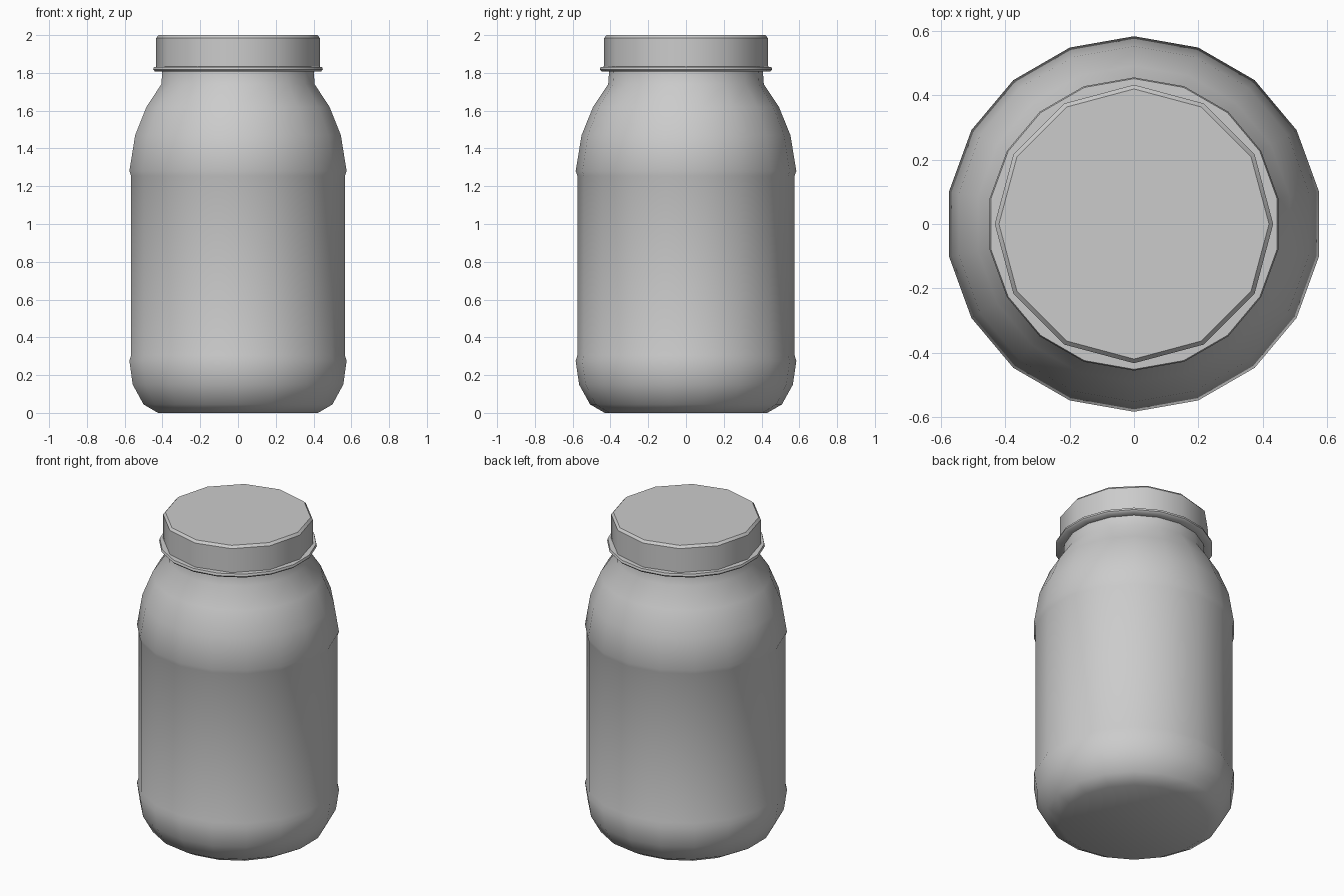
import bpy, bmesh, math

if "Cube" in bpy.data.objects:
    bpy.data.objects.remove(bpy.data.objects["Cube"])


def lathe(name, profile, sides, start, angle):
    """Revolve (radius, z) points into a faceted closed solid."""
    bm = bmesh.new()
    rings = []
    for r, z in profile:
        ring = []
        for i in range(sides):
            a = math.radians(start) + 2 * math.pi * i / sides
            ring.append(bm.verts.new((r * math.cos(a), r * math.sin(a), z)))
        rings.append(ring)
    for lo, hi in zip(rings, rings[1:]):
        for i in range(sides):
            j = (i + 1) % sides
            bm.faces.new((lo[i], lo[j], hi[j], hi[i]))
    bm.faces.new(rings[0][::-1])
    bm.faces.new(rings[-1])
    mesh = bpy.data.meshes.new(name)
    bm.to_mesh(mesh)
    bm.free()
    obj = bpy.data.objects.new(name, mesh)
    bpy.context.collection.objects.link(obj)
    bpy.ops.object.select_all(action='DESELECT')
    obj.select_set(True)
    bpy.context.view_layer.objects.active = obj
    bpy.ops.object.shade_smooth_by_angle(angle=math.radians(angle))
    return obj


# Jar body: rounded base, recessed label band, shoulder and neck
lathe("jar_body", [
    (0.43, 0.0), (0.508, 0.045), (0.566, 0.15), (0.584, 0.275),
    (0.575, 0.305), (0.575, 1.255), (0.584, 1.28), (0.553, 1.47),
    (0.492, 1.62), (0.412, 1.74), (0.407, 1.81)], 18, 90, 50)

# Thin collar under the lid
lathe("neck_collar", [
    (0.40, 1.808), (0.447, 1.808), (0.456, 1.818),
    (0.452, 1.832), (0.40, 1.834)], 18, 90, 50)

# Screw lid with a small bevelled rim
lathe("lid", [(0.433, 1.82), (0.433, 1.985), (0.42, 2.0)], 12, 90, 35)
